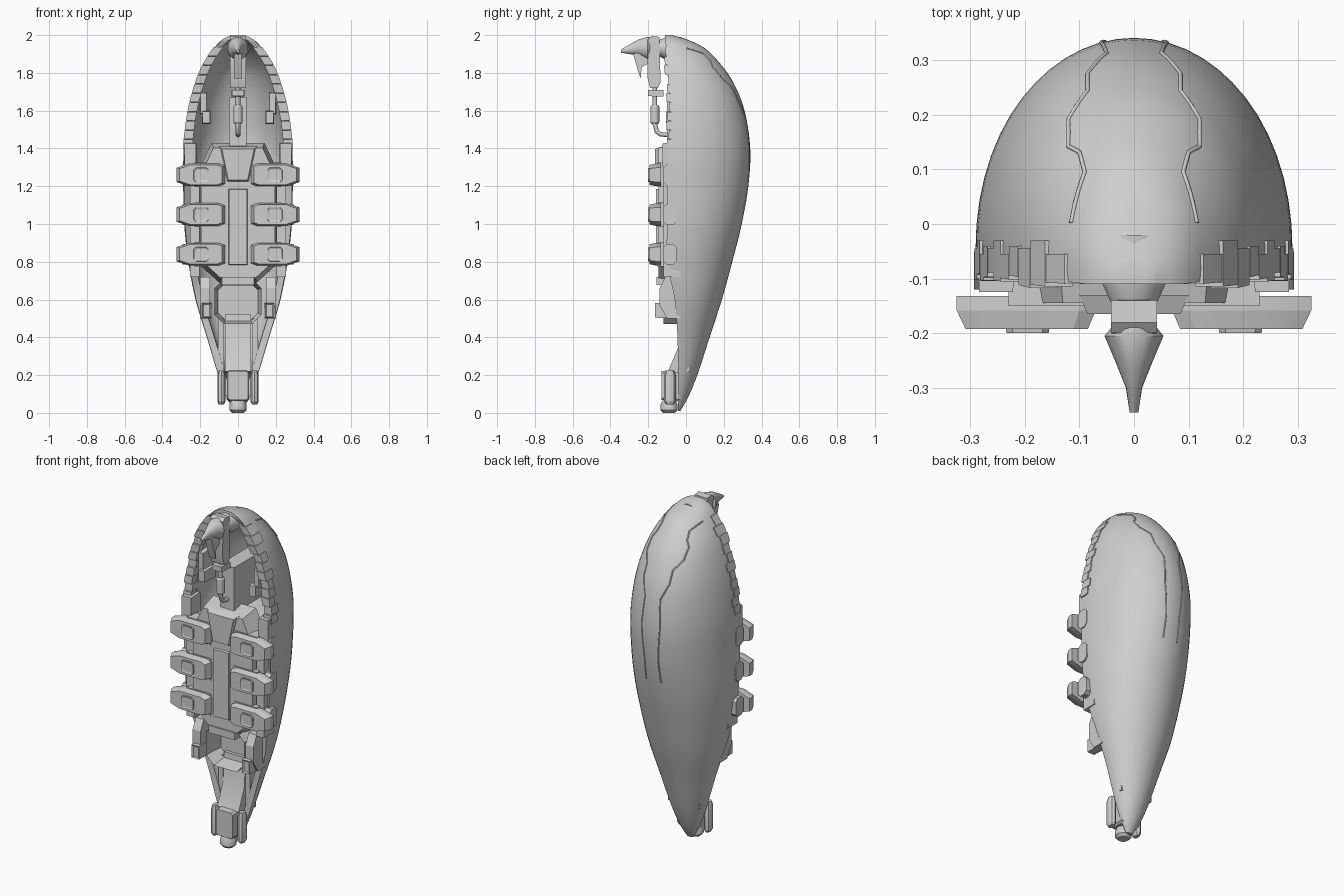
import bpy, bmesh, math
from mathutils import Vector

old = bpy.data.objects.get("Cube")
if old:
    bpy.data.objects.remove(old)

grey = bpy.data.materials.new("hull_grey")
grey.use_nodes = True
grey.diffuse_color = (0.62, 0.62, 0.62, 1)
grey.node_tree.nodes["Principled BSDF"].inputs["Base Color"].default_value = (0.62, 0.62, 0.62, 1)


def finish(name, bm, angle=30):
    mesh = bpy.data.meshes.new(name)
    bm.to_mesh(mesh)
    bm.free()
    mesh.materials.append(grey)
    obj = bpy.data.objects.new(name, mesh)
    bpy.context.collection.objects.link(obj)
    bpy.ops.object.select_all(action='DESELECT')
    obj.select_set(True)
    bpy.context.view_layer.objects.active = obj
    bpy.ops.object.shade_smooth_by_angle(angle=math.radians(angle))
    return obj


def skin(name, rings, angle=30):
    """Join rings of equal length and close both ends."""
    bm = bmesh.new()
    loops = [[bm.verts.new(p) for p in ring] for ring in rings]
    n = len(loops[0])
    for a, b in zip(loops, loops[1:]):
        for i in range(n):
            bm.faces.new((a[i], a[(i + 1) % n], b[(i + 1) % n], b[i]))
    bm.faces.new(loops[0])
    bm.faces.new(loops[-1])
    bmesh.ops.recalc_face_normals(bm, faces=bm.faces)
    return finish(name, bm, angle)


def prism(name, pts, lo, hi, axis='y', front=1, inset=0, depth=0):
    """Extrude an outline; the lo end is scaled by front and may be inset."""
    ca = sum(p[0] for p in pts) / len(pts)
    cz = sum(p[1] for p in pts) / len(pts)

    def place(a, z, t):
        return (a, t, z) if axis == 'y' else (t, a, z)
    bm = bmesh.new()
    f = [bm.verts.new(place(ca + (a - ca) * front, cz + (z - cz) * front, lo)) for a, z in pts]
    b = [bm.verts.new(place(a, z, hi)) for a, z in pts]
    cap = bm.faces.new(f)
    bm.faces.new(b)
    for i in range(len(pts)):
        j = (i + 1) % len(pts)
        bm.faces.new((f[i], f[j], b[j], b[i]))
    bmesh.ops.recalc_face_normals(bm, faces=bm.faces)
    if inset:
        bmesh.ops.inset_individual(bm, faces=[cap], thickness=inset, depth=depth)
    return finish(name, bm, 20)


def box(name, x, y, z, front=1, inset=0, depth=0):
    pts = [(x[0], z[0]), (x[1], z[0]), (x[1], z[1]), (x[0], z[1])]
    return prism(name, pts, y[0], y[1], 'y', front, inset, depth)


def octagon(cx, cz, rx, rz, cut):
    c = cut
    half = [(rx, rz - c), (rx - c, rz), (c - rx, rz), (-rx, rz - c)]
    return [(cx + a, cz + b) for a, b in half + [(-a, -b) for a, b in half]]


def tube(name, path, radius):
    data = bpy.data.curves.new(name, 'CURVE')
    data.dimensions = '3D'
    data.bevel_depth = radius
    data.bevel_resolution = 2
    data.use_fill_caps = True
    line = data.splines.new('POLY')
    line.points.add(len(path) - 1)
    for point, co in zip(line.points, path):
        point.co = (*co, 1)
    data.materials.append(grey)
    obj = bpy.data.objects.new(name, data)
    bpy.context.collection.objects.link(obj)
    bpy.ops.object.select_all(action='DESELECT')
    obj.select_set(True)
    bpy.context.view_layer.objects.active = obj
    bpy.ops.object.convert(target='MESH')


def oval(centre, rx, ry, axis, n=16):
    ring = []
    for i in range(n):
        a = math.tau * i / n
        u, v = rx * math.cos(a), ry * math.sin(a)
        ring.append(Vector(centre) + Vector((u, 0, v) if axis == 'y' else (u, v, 0)))
    return ring


# Hull sections: height, half width, back, widest line, rim, bay depth
keys = [(2, .035, -.075, -.1, -.11, 0), (1.975, .085, .01, -.09, -.11, 0),
        (1.93, .128, .1, -.08, -.105, .6), (1.85, .18, .18, -.06, -.1, .85),
        (1.75, .222, .25, -.05, -.09, .9), (1.6, .262, .31, -.05, -.085, .9),
        (1.4, .287, .34, -.05, -.09, .9), (1.2, .29, .33, -.05, -.1, .7),
        (1, .285, .295, -.05, -.1, .6), (.8, .263, .245, -.05, -.1, .6),
        (.6, .225, .19, -.045, -.06, .6), (.4, .165, .125, -.04, -.045, .6),
        (.2, .105, .06, -.04, -.043, .6), (.08, .06, .01, -.04, -.043, .4),
        (.01, .02, -.03, -.04, -.043, 0)]
rows = []
for i in range(len(keys) - 1):
    k = [Vector(keys[max(0, min(len(keys) - 1, i + o))]) for o in (-1, 0, 1, 2)]
    for s in range(5):
        t = s / 5
        rows.append(k[1] + (k[2] - k[0]) * (t / 2)
                    + (k[0] * 2 - k[1] * 5 + k[2] * 4 - k[3]) * (t * t / 2)
                    + (k[1] * 3 - k[0] - k[2] * 3 + k[3]) * (t ** 3 / 2))
rows.append(Vector(keys[-1]))


def section(z):
    for a, b in zip(rows, rows[1:]):
        if b[0] <= z <= a[0]:
            return a.lerp(b, (a[0] - z) / (a[0] - b[0]))
    return rows[0]


def hull_ring(row, n=28):
    z, w, back, mid, rim, bay = row
    inner = max(w - .04, w * .6)
    arc = [math.pi * i / n for i in range(n + 1)]
    ring = [(w * .985, rim, z)]
    ring += [(w * math.cos(a), mid + (back - mid) * math.sin(a) ** .95, z) for a in arc]
    ring += [(-w * .985, rim, z)]
    for a in reversed(arc):
        deep = (mid - rim + (back - mid) * .85 * math.sin(a)) * max(bay, 0)
        ring.append((inner * math.cos(a), rim + deep, z))
    return ring


skin("hull_shell", [hull_ring(r) for r in rows], 35)

# Deck, spine and intake
half = [(.14, 1.43), (.21, 1.28), (.21, .79), (.1, .69)]
prism("deck", half + [(-x, z) for x, z in reversed(half)], -.145, -.03, front=.93)
prism("deck_crown", [(-.1, 1.41), (.1, 1.41), (.06, 1.22), (-.06, 1.22)], -.165, -.13, front=.85)
box("spine", (-.05, .05), (-.16, -.12), (.78, 1.19), .97)
prism("intake_frame", octagon(0, .59, .125, .12, .05), -.12, .04, inset=.022, depth=-.11)
box("intake_lip", (-.09, .09), (-.155, -.1), (.675, .72), .95)

# Tail keel and engine
prism("keel_beam", [(-.095, .22), (-.04, .35), (-.03, .52), (.04, .52), (.01, .2)], -.07, .07, 'x')
prism("engine_block", octagon(0, .145, .06, .085, .012), -.13, -.03, front=.9)
skin("engine_nozzle", [oval((0, -.09, z), r, r, 'z') for z, r in
                       ((0, .03), (.015, .045), (.045, .045), (.065, .035))])

for s in (-1, 1):
    side = "left" if s > 0 else "right"
    skin(side + "_thruster", [oval((s * .088, -.085, z), r, r * 1.5, 'z', 8) for z, r in
                              ((.045, .014), (.06, .021), (.2, .021), (.225, .014))], 20)
    box(side + "_keel_rail", (s * .075, s * .105), (-.035, .02), (.22, .5))
    # Weapon pods
    for n, z in enumerate((1.26, 1.05, .84)):
        tag = f"{side}_pod_{n + 1}"
        edge = [(.07, .048), (.1, .06), (.26, .06), (.325, .038)]
        outline = edge + [(x, -h) for x, h in reversed(edge)]
        prism(tag, [(s * x, z + h) for x, h in outline], -.192, -.158, front=.88)
        prism(tag + "_base", [(s * x, z + h) for x, h in outline], -.158, -.132)
        prism(tag + "_button", octagon(s * .195, z, .042, .04, .013), -.2, -.18,
              front=.92, inset=.01, depth=-.004)
        box(tag + "_pad", (s * .075, s * .23), (-.15, -.08), (z - .065, z + .065))
        prism(tag + "_bracket", octagon(-.085, z, .035, .055, .018), s * .2, s * .293, 'x')
    # Clamps and side rails
    box(side + "_lower_clamp", (s * .14, s * .192), (-.165, -.04), (.5, .585), .9, .01, -.006)
    prism(side + "_clamp_arm", [(-.14, .57), (-.14, .66), (-.11, .72), (-.03, .72), (-.03, .5), (-.1, .5)],
          s * .148, s * .2, 'x')
    box(side + "_upper_clamp", (s * .145, s * .19), (-.105, .0), (1.53, 1.6), .9)
    box(side + "_upper_arm", (s * .165, s * .2), (-.09, .05), (1.58, 1.7), .9)
    box(side + "_shoulder_rail", (s * .22, s * .285), (-.125, -.04), (1.3, 1.43), .96)
    box(side + "_side_rail", (s * .205, s * .255), (-.12, -.03), (.72, 1.32))

    # Broken crust plates along the rim
    for i in range(11):
        low = 1.4 + i * .049
        rear = (-.045, -.03, -.055, -.04)[i % 4]
        fore = (.012, .004, .018)[i % 3]
        rings = []
        for z in (low, low + .024, low + .047):
            row = section(z)
            out, into = s * (row[1] + .005), s * (row[1] - .045)
            rings.append([(out, row[4] - fore, z), (out, rear, z),
                          (into, rear, z), (into, row[4] - fore, z)])
        skin(f"{side}_crust_{i + 1}", rings, 20)

    # Jagged seam down the back
    path = []
    for x, z in ((.115, 1.93), (.09, 1.9), (.1, 1.86), (.12, 1.83), (.12, 1.77), (.085, 1.72),
                 (.085, 1.65), (.05, 1.56), (.06, 1.4), (.045, 1.2), (.05, 1.02)):
        path.append(Vector((x, z)))
    points = []
    for a, b in zip(path, path[1:]):
        for t in range(4):
            x, z = a.lerp(b, t / 4)
            row = section(z)
            arc = math.sqrt(max(0, 1 - (x / row[1]) ** 2)) ** .95
            points.append((s * x, row[3] + (row[2] - row[3]) * arc, z))
    tube(side + "_back_seam", points, .004)

# Figurehead
skin("beak", [oval((0, y, z), rx, rz, 'y') for y, z, rx, rz in
              ((-.345, 1.915, .008, .008), (-.3, 1.925, .015, .025),
               (-.25, 1.935, .035, .042), (-.205, 1.93, .054, .06), (-.19, 1.93, .042, .06))])
prism("lower_jaw", [(-.28, 1.9), (-.26, 1.83), (-.24, 1.77), (-.235, 1.83), (-.2, 1.85), (-.2, 1.92)],
      -.022, .022, 'x')
prism("neck_plate", [(-.2, 1.98), (-.18, 1.995), (-.14, 1.99), (-.135, 1.75), (-.15, 1.72), (-.19, 1.72),
                     (-.205, 1.78)], -.042, .042, 'x')
skin("neck_flare", [oval((0, y, 1.93), r, r, 'y') for y, r in ((-.16, .035), (-.105, .06), (-.02, .06))])

# Hose and mast in the bay
box("hose_coupling", (-.035, .035), (-.2, -.12), (1.675, 1.71), .9)
tube("hose", [(0, -.165, 1.72), (0, -.165, 1.53), (0, -.155, 1.49), (0, -.135, 1.475), (0, -.08, 1.47)], .012)
skin("hose_collar", [oval((0, -.165, z), r, r, 'z') for z, r in
                     ((1.53, .018), (1.54, .024), (1.62, .024), (1.63, .018))])
box("bay_mast", (-.045, .045), (-.1, .2), (1.4, 1.67))
